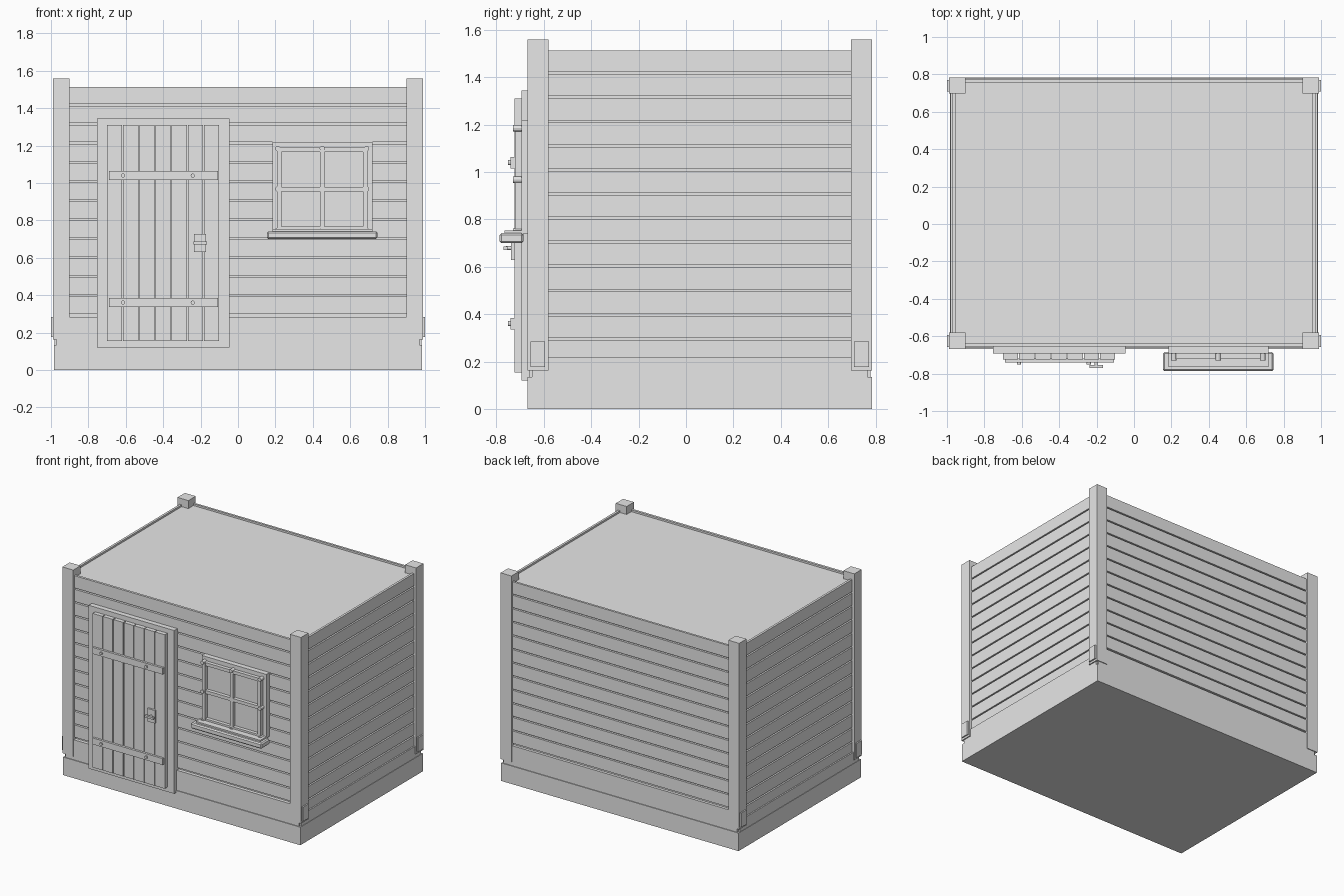
import bpy
import bmesh
import math
from mathutils import Matrix, Vector

cube = bpy.data.objects.get("Cube")
if cube:
    bpy.data.objects.remove(cube, do_unlink=True)

paint = bpy.data.materials.new("pale_grey")
paint.use_nodes = True
GREY = (0.8, 0.8, 0.8, 1)
paint.diffuse_color = GREY
paint.node_tree.nodes["Principled BSDF"].inputs["Base Color"].default_value = GREY


def finish(name, bm):
    mesh = bpy.data.meshes.new(name)
    bm.to_mesh(mesh)
    bm.free()
    mesh.materials.append(paint)
    obj = bpy.data.objects.new(name, mesh)
    bpy.context.collection.objects.link(obj)
    return obj


def box(name, xs, ys, zs, bevel=0):
    """Box from its x, y and z ranges."""
    spans = (xs, ys, zs)
    centre = Vector([(a + b) / 2 for a, b in spans])
    size = [b - a for a, b in spans]
    bm = bmesh.new()
    bmesh.ops.create_cube(bm, size=1, matrix=Matrix.Translation(centre) @ Matrix.Diagonal((*size, 1)))
    obj = finish(name, bm)
    if bevel:
        mod = obj.modifiers.new("edge", "BEVEL")
        mod.width = bevel
        mod.segments = 1
    return obj


def stud(name, x, z, y_front, y_back, radius):
    """Short round pin pointing to the front."""
    bm = bmesh.new()
    place = Matrix.Translation((x, (y_front + y_back) / 2, z)) @ Matrix.Rotation(math.pi / 2, 4, "X")
    bmesh.ops.create_cone(bm, cap_ends=True, segments=12, radius1=radius, radius2=radius,
                          depth=y_back - y_front, matrix=place)
    return finish(name, bm)


# Main body: plinth, core and sills
FRONT, BACK = -0.668, 0.784
box("plinth", (-0.985, 0.985), (FRONT, BACK), (0, 0.135))
box("core", (-0.955, 0.955), (-0.637, 0.757), (0.13, 1.5))
box("front_sill", (-0.97, 0.97), (-0.662, -0.6), (0.13, 0.285))
box("back_sill", (-0.97, 0.97), (0.72, 0.778), (0.13, 0.285))
for side, name in ((-1, "right"), (1, "left")):
    box(name + "_sill", sorted((side * 0.9, side * 0.982)), (-0.65, 0.765), (0.13, 0.22))

# Horizontal cladding boards with narrow gaps
ROWS = 12
PITCH = 0.1018
for i in range(-1, ROWS):
    low = 0.302 + i * PITCH
    zs = (low, low + PITCH - 0.01)
    if i >= 0:
        box("front_board", (-0.972, 0.972), (-0.655, -0.637), zs)
        box("back_board", (-0.972, 0.972), (0.757, 0.773), zs)
    for side in (-1, 1):
        box("side_board", sorted((side * 0.955, side * 0.972)), (-0.637, 0.757), zs)

# Corner posts with a foot bracket on each side
for side in (-1, 1):
    for y in (FRONT, BACK - 0.087):
        box("corner_post", sorted((side * 0.9, side * 0.99)), (y, y + 0.087), (0.163, 1.56))
        box("foot_bracket", sorted((side * 0.97, side)), (y + 0.011, y + 0.074), (0.178, 0.285))

# Door: surround, planks, straps, bolts
box("door_surround", (-0.754, -0.045), (-0.693, -0.637), (0.12, 1.345))
PLANKS = 7
width = 0.605 / PLANKS
for i in range(PLANKS):
    x = -0.7 + i * width
    box("door_plank", (x, x + width - 0.006), (-0.724, -0.69), (0.155, 1.31))
for z in (0.361, 1.04):
    box("door_strap", (-0.69, -0.107), (-0.74, -0.72), (z - 0.024, z + 0.024))
    for x in (-0.615, -0.242):
        stud("strap_bolt", x, z, -0.75, -0.735, 0.011)

# Door handle
box("handle_plate", (-0.235, -0.172), (-0.738, -0.72), (0.63, 0.727))
stud("handle_stem", -0.203, 0.68, -0.76, -0.73, 0.008)
box("handle_bar", (-0.238, -0.165), (-0.77, -0.754), (0.672, 0.687))

# Window: surround, sash bars, joint pegs and ledge
box("window_surround", (0.185, 0.72), (-0.693, -0.637), (0.74, 1.22))
BAR = 0.012
columns, rows = (0.22, 0.45, 0.68), (0.755, 0.968, 1.177)
for x in columns:
    box("sash_upright", (x - BAR, x + BAR), (-0.722, -0.69), (rows[0] - BAR, rows[-1] + BAR))
for z in rows:
    box("sash_rail", (columns[0] - BAR, columns[-1] + BAR), (-0.719, -0.69), (z - BAR, z + BAR))
for x in columns:
    for z in rows:
        if (x, z) != (columns[1], rows[1]):
            out_x = x + 0.008 * (columns.index(x) - 1)
            out_z = z + 0.008 * (rows.index(z) - 1)
            stud("sash_peg", out_x, out_z, -0.73, -0.69, 0.014)
box("window_ledge", (0.155, 0.745), (-0.787, -0.685), (0.7, 0.742), bevel=0.008)
box("ledge_step", (0.185, 0.72), (-0.765, -0.685), (0.735, 0.753))
